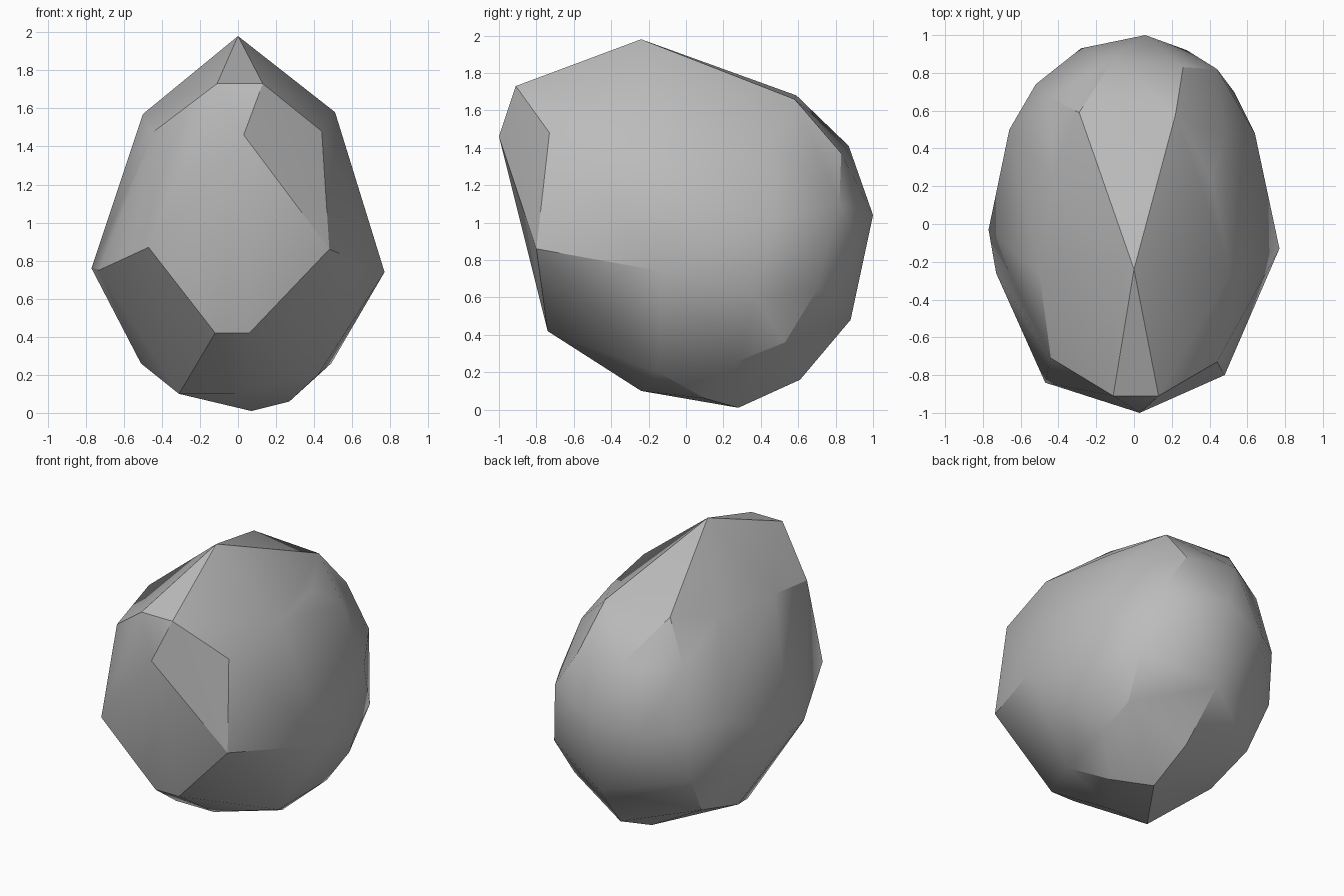
import bpy
import bmesh
import math
from mathutils import Vector

# Remove the default cube
default_cube = bpy.data.objects.get("Cube")
if default_cube:
    bpy.data.objects.remove(default_cube, do_unlink=True)


def make_material(name, colour):
    material = bpy.data.materials.new(name)
    material.use_nodes = True
    material.diffuse_color = colour
    shader = material.node_tree.nodes["Principled BSDF"]
    shader.inputs["Base Color"].default_value = colour
    shader.inputs["Roughness"].default_value = 0.9
    return material


def mirrored(corners):
    """Return the corners on both sides of the rock."""
    return [(side * x, y, z) for x, y, z in corners for side in (-1, 1)]


def build_rock(name, corners, material):
    """Wrap a tight convex skin round the corners and merge flat facets."""
    rock_bmesh = bmesh.new()
    for corner in corners:
        rock_bmesh.verts.new(Vector(corner))
    hull = bmesh.ops.convex_hull(rock_bmesh, input=rock_bmesh.verts)
    unused = set(hull["geom_interior"]) | set(hull["geom_unused"])
    loose = [item for item in unused if isinstance(item, bmesh.types.BMVert)]
    bmesh.ops.delete(rock_bmesh, geom=loose, context="VERTS")
    bmesh.ops.dissolve_limit(rock_bmesh, angle_limit=math.radians(4),
                             verts=rock_bmesh.verts, edges=rock_bmesh.edges)
    bmesh.ops.recalc_face_normals(rock_bmesh, faces=rock_bmesh.faces)
    mesh = bpy.data.meshes.new(name)
    rock_bmesh.to_mesh(mesh)
    rock_bmesh.free()
    mesh.materials.append(material)
    rock = bpy.data.objects.new(name, mesh)
    bpy.context.collection.objects.link(rock)
    return rock


# Pointed crown and upper shoulders
crown = [(0, -.24, 1.98), (.51, -.26, 1.58), (-.5, -.27, 1.57),
         (.41, .24, 1.59), (-.43, .25, 1.6), (.22, .58, 1.66),
         (-.29, .59, 1.68), (.26, .83, 1.37), (-.11, .87, 1.41),
         (.48, .47, 1.42), (-.45, .67, 1.4)]

# Chipped front facets
front = [(-.11, -.91, 1.73), (.13, -.91, 1.73), (.03, -1, 1.46),
         (.44, -.73, 1.48), (-.44, -.71, 1.48), (.48, -.8, .86),
         (-.47, -.84, .87), (.06, -.74, .42), (-.12, -.74, .42)]

# Widest belt round the sides and back
belt = [(.77, -.13, .74), (-.77, -.03, .76), (-.73, -.26, .75),
        (.64, .48, 1.02), (-.66, .5, 1.02), (.44, .82, 1.1),
        (-.52, .74, 1), (.28, .92, .9), (-.28, .93, .95), (.06, 1, 1.04)]

# Rounded underside
base = [(.42, -.15, .2), (-.4, -.25, .26), (.27, .1, .06),
        (-.31, -.24, .1), (-.02, -.24, .1), (.07, .28, .01),
        (.08, .61, .16), (.05, .88, .48), (.49, .28, .26), (-.51, .15, .26)]
base += mirrored([(.65, .37, .6), (.49, .53, .36), (.53, .7, .64)])

stone = make_material("grey stone", (.5, .5, .5, 1))
rock = build_rock("rock", crown + front + belt + base, stone)

# Soften shallow facets while the chipped edges stay crisp
bpy.ops.object.select_all(action="DESELECT")
rock.select_set(True)
bpy.context.view_layer.objects.active = rock
bpy.ops.object.shade_smooth_by_angle(angle=math.radians(30))
